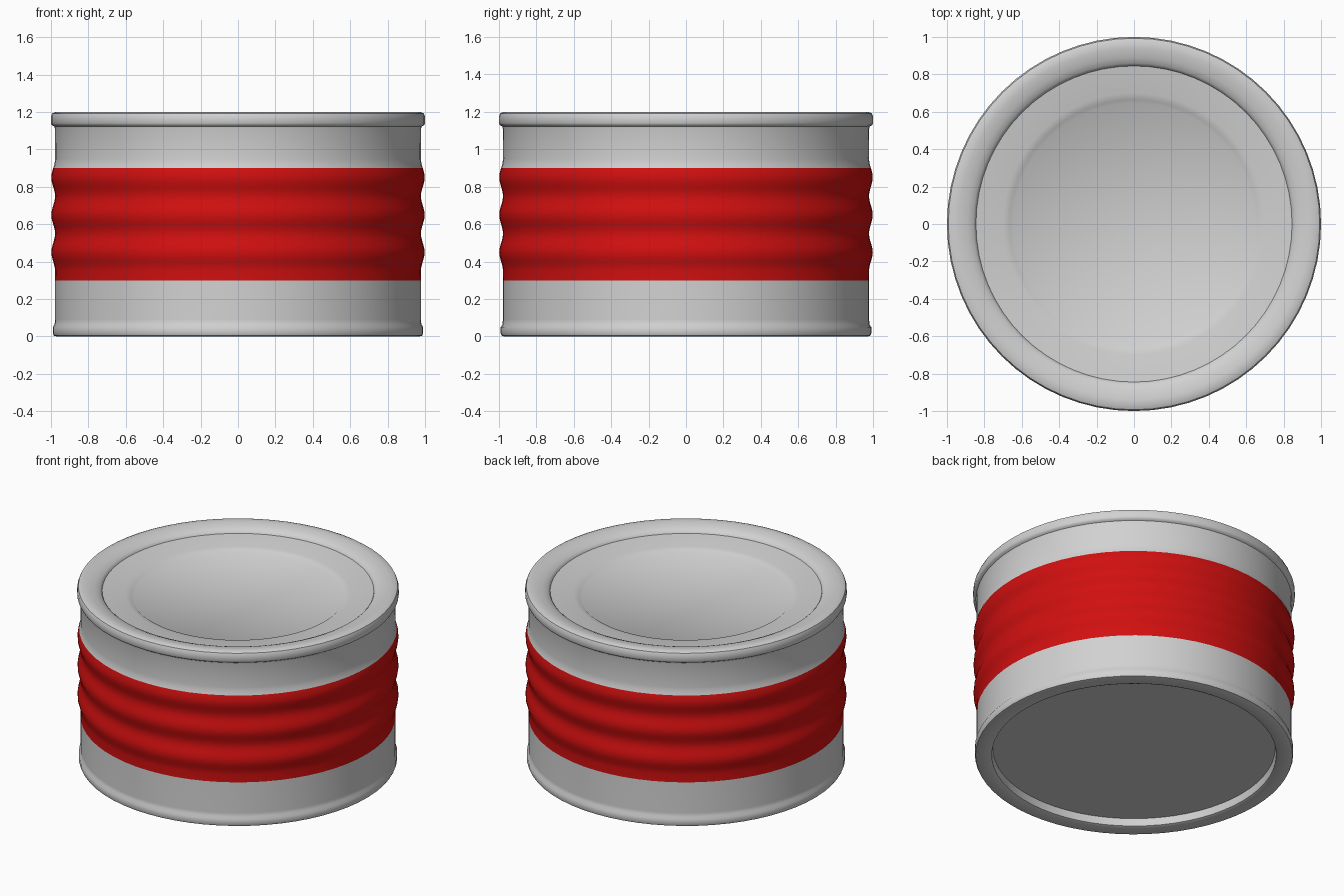
import bpy, bmesh, math

if "Cube" in bpy.data.objects:
    bpy.data.objects.remove(bpy.data.objects["Cube"])

SEG = 64


def material(name, rgb):
    m = bpy.data.materials.new(name)
    m.diffuse_color = (*rgb, 1)
    m.use_nodes = True
    m.node_tree.nodes["Principled BSDF"].inputs["Base Color"].default_value = m.diffuse_color
    return m


metal = material("silver metal", (0.64, 0.64, 0.64))
red = material("red label", (0.64, 0.005, 0.005))


def lathe(name, profile, mat, angle=40):
    """Spin an (r, z) profile around z; points at r = 0 become poles."""
    bm = bmesh.new()
    rings = []
    for r, z in profile:
        if r == 0:
            rings.append([bm.verts.new((0, 0, z))] * SEG)
        else:
            rings.append([bm.verts.new((r * math.cos(math.tau * i / SEG),
                                        r * math.sin(math.tau * i / SEG), z)) for i in range(SEG)])
    for a, b in zip(rings, rings[1:]):
        for i in range(SEG):
            j = (i + 1) % SEG
            bm.faces.new(list(dict.fromkeys((a[i], a[j], b[j], b[i]))))
    me = bpy.data.meshes.new(name)
    bm.to_mesh(me)
    bm.free()
    me.materials.append(mat)
    ob = bpy.data.objects.new(name, me)
    bpy.context.collection.objects.link(ob)
    bpy.context.view_layer.objects.active = ob
    ob.select_set(True)
    bpy.ops.object.shade_smooth_by_angle(angle=math.radians(angle))
    ob.select_set(False)
    return ob


# can: recessed base, bottom rim, ribbed wall, rolled top rim and dished lid
base = [(0, 0.055), (0.878, 0.055), (0.885, 0.006), (0.90, 0.0), (0.97, 0.0), (0.985, 0.004),
        (0.99, 0.015), (0.99, 0.05), (0.98, 0.065), (0.979, 0.09), (0.979, 0.30)]
ribs = [(0.988 - 0.01 * math.cos(math.tau * (z - 0.35) / 0.2), z)
        for z in [0.35 + 0.02 * k for k in range(31)]]
lid = [(0.979, 1.11), (0.982, 1.122), (0.995, 1.13), (1.0, 1.14), (1.0, 1.175), (0.993, 1.192),
       (0.975, 1.2), (0.94, 1.2), (0.89, 1.19), (0.86, 1.177), (0.85, 1.168), (0.845, 1.158),
       (0.80, 1.152), (0.70, 1.137), (0.665, 1.13), (0.645, 1.115), (0, 1.115)]
can = lathe("can", base + ribs + lid, metal)

# label band: faces of the ribbed wall between the two label edges
can.data.materials.append(red)
bm = bmesh.new()
bm.from_mesh(can.data)
for z in (0.3, 0.9):
    bmesh.ops.bisect_plane(bm, geom=bm.verts[:] + bm.edges[:] + bm.faces[:],
                           plane_co=(0, 0, z), plane_no=(0, 0, 1), dist=1e-4)
for f in bm.faces:
    if 0.3 < f.calc_center_median().z < 0.9:
        f.material_index = 1
bm.to_mesh(can.data)
bm.free()
